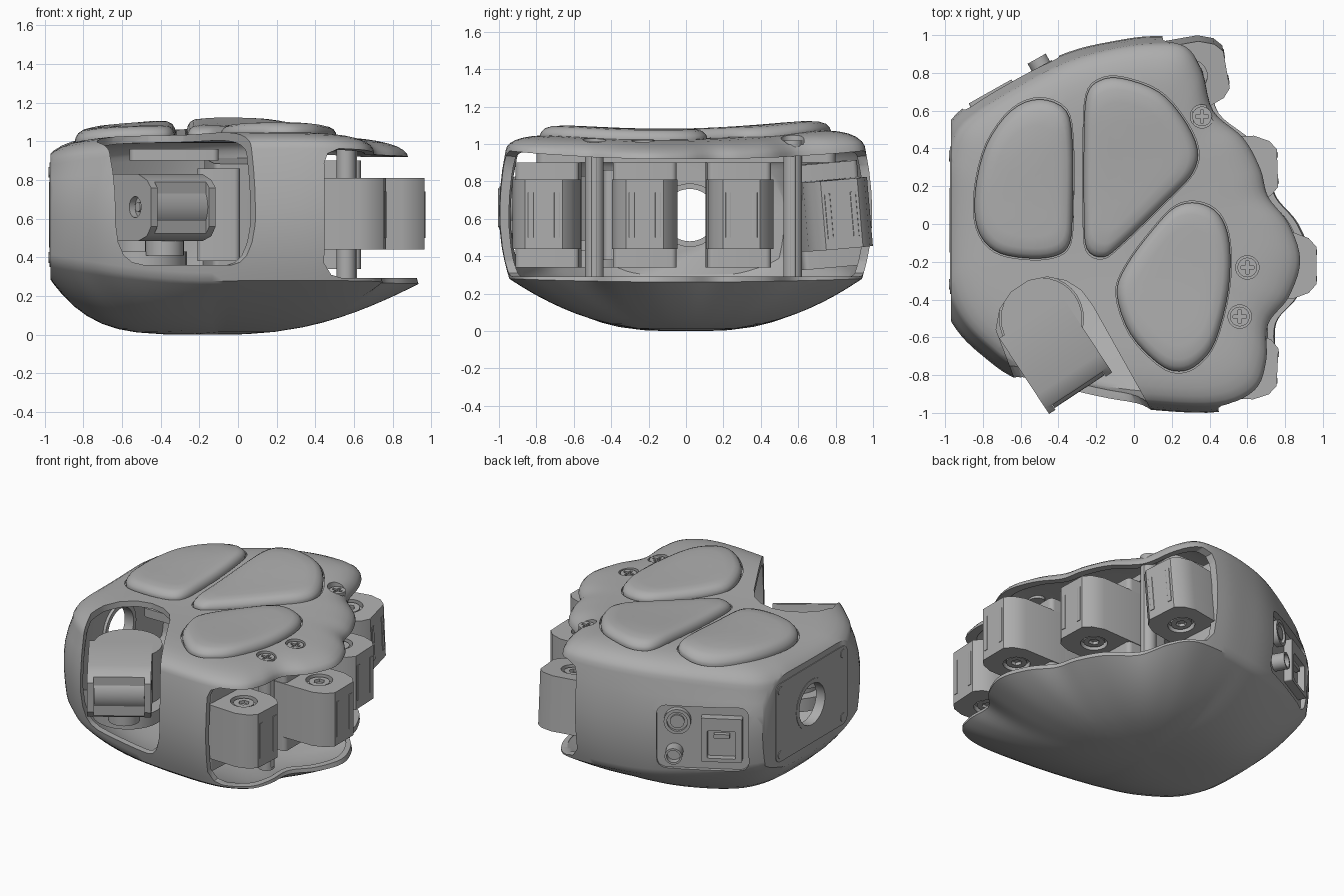
import bpy, bmesh, math
from mathutils import Vector, Matrix
from mathutils.bvhtree import BVHTree

if "Cube" in bpy.data.objects:
    bpy.data.objects.remove(bpy.data.objects["Cube"])

grey = bpy.data.materials.new("neutral grey")
grey.use_nodes = True
grey.diffuse_color = (0.42, 0.42, 0.42, 1)
grey.node_tree.nodes["Principled BSDF"].inputs["Base Color"].default_value = (0.42, 0.42, 0.42, 1)
parts = []


def loft(name, rings, helper=False):
    """Skin a list of equal point rings and cap both ends."""
    bm = bmesh.new()
    loops = [[bm.verts.new(p) for p in ring] for ring in rings]
    for a, b in zip(loops, loops[1:]):
        for i in range(len(a)):
            j = (i + 1) % len(a)
            bm.faces.new((a[i], a[j], b[j], b[i]))
    bm.faces.new(loops[0])
    bm.faces.new(loops[-1])
    bmesh.ops.recalc_face_normals(bm, faces=bm.faces)
    mesh = bpy.data.meshes.new(name)
    bm.to_mesh(mesh)
    bm.free()
    mesh.materials.append(grey)
    ob = bpy.data.objects.new(name, mesh)
    bpy.context.collection.objects.link(ob)
    if helper:
        ob.hide_render = True
    else:
        parts.append(ob)
    return ob


def prism(name, pts, lo, hi, frame=Matrix(), helper=False):
    return loft(name, [[frame @ Vector((x, y, h)) for x, y in pts] for h in (lo, hi)], helper)


def cut(ob, cutter, keep=False):
    m = ob.modifiers.new("cut", "BOOLEAN")
    m.operation, m.solver, m.object = "DIFFERENCE", "EXACT", cutter
    bpy.context.view_layer.objects.active = ob
    bpy.ops.object.modifier_apply(modifier=m.name)
    if not keep:
        bpy.data.objects.remove(cutter)


def frame(origin, xa, ya):
    xa, ya = Vector(xa).normalized(), Vector(ya).normalized()
    m = Matrix((xa, ya, xa.cross(ya))).transposed().to_4x4()
    m.translation = origin
    return m


def circle(r, x=0, y=0, n=32):
    return [(x + r * math.cos(math.tau * i / n), y + r * math.sin(math.tau * i / n)) for i in range(n)]


def rrect(w, h, r, x=0, y=0):
    return [(x + sx * (w / 2 - r) + r * math.cos(a), y + sy * (h / 2 - r) + r * math.sin(a))
            for k, (sx, sy) in enumerate(((1, 1), (-1, 1), (-1, -1), (1, -1)))
            for a in (math.pi / 2 * (k + i / 5) for i in range(6))]


def smooth(pts, n=5):
    """Closed spline through the points."""
    out = []
    for i in range(len(pts)):
        a, b, c, d = (Vector(pts[(i + k) % len(pts)]) for k in (-1, 0, 1, 2))
        for t in (k / n for k in range(n)):
            out.append(0.5 * (2 * b + (c - a) * t + (2 * a - 5 * b + 4 * c - d) * t * t
                              + (3 * b - a - 3 * c + d) * t ** 3))
    return out


# Palm shell: scalloped outline, bowl below, barrelled wall, shallow dome above
CENTRE = Vector((-0.1, 0))
outline = smooth([(-1.03, .4), (-.94, .585), (-.65, .77), (-.35, .91), (-.1, .97), (.1, .995), (.27, .975),
                  (.36, .84), (.42, .62), (.58, .47), (.67, .3), (.71, .15), (.82, 0), (.88, -.2),
                  (.82, -.4), (.71, -.55), (.70, -.75), (.64, -.91), (.45, -.995), (.1, -.985),
                  (-.2, -.94), (-.6, -.83), (-.8, -.7), (-.94, -.56), (-1.03, -.38), (-1.05, -.2), (-1.05, .2)])
# scallops fade out toward the middle of the bowl and dome
count = len(outline)
faded = [sum((outline[(i + k) % count] for k in range(-9, 10)), Vector((0, 0))) / 19 for i in range(count)]


def shell_ring(s, t, inset):
    """One ring: s shrinks it toward the centre, t climbs the wall from rim (0) to eave (1)."""
    low, high = max(0, 1 - 2 * t) ** 2, max(0, 2 * t - 1) ** 2
    ring = []
    for p, q in zip(outline, faded):
        d = q.lerp(p, s ** 3) - CENTRE
        left = max(0, -d.normalized().x)
        k = s * inset * (1 - .05 * left * high)
        x = CENTRE.x + d.x * k * (1 + .055 * low * (d.x > 0))
        y = d.y * k * (1 - .055 * low - .035 * high)
        rim = .262 + .02 * y * y + .16 * left ** 2
        eave = .917 + .05 * y * y - .06 * left ** 2
        if t == 0:
            z = rim * s ** (2.4 + 2.1 * left)
        elif t == 1:
            z = eave + (1.03 + .09 * y * y + .02 * y - eave) * math.sqrt(max(0, 1 - s ** 5.5))
        else:
            z = rim + (eave - rim) * t
        ring.append((x, y, z if inset == 1 else .035 + .93 * z))
    return ring


def shell_body(name, inset, side, helper):
    rings = [shell_ring(s, 0, inset) for s in (.03, .15, .3, .45, .55, .64, .72, .79, .85, .9, .94, .975, 1)]
    rings += [shell_ring(1, t, inset) for t in (.06, .14, .25, .4, .55, .7, .85)]
    rings += [shell_ring(s, 1, inset) for s in (1, .995, .98, .95, .91, .86, .8, .7, .6, .48, .36, .24, .12, .03)]
    body = loft(name, rings, helper)
    # flat mounting side
    cut(body, prism("side_trim", [(-1.5, -2), (side, -2), (side, 2), (-1.5, 2)], -1, 2, helper=True))
    return body


shell = shell_body("palm_shell", 1, -.97, False)
bm = bmesh.new()
bm.from_mesh(shell.data)
tree = BVHTree.FromBMesh(bm)
bm.free()


def surface(x, y):
    return tree.ray_cast(Vector((x, y, 3)), Vector((0, 0, -1)))[0].z


cut(shell, shell_body("hollow", .955, -.93, True))

# Finger opening: skewed slot running from front to back under an arched lip
slot = [(1.4, .292), (.1, .292), (.04, .31), (0, .37), (0, .84), (.02, .89), (.08, .917), (1.4, .917)]
cut(shell, loft("finger_slot", [[(.3 - .15 * y + x, y, z + (.05 * y * y if z > .5 else 0)) for x, z in slot]
                                for y in (-1.1, -.8, -.5, -.2, .2, .5, .8, 1.1)], True))

# Thumb opening: arched notch through the front wall and top
notch = [Vector(p) for p in ((-.48, -1.18), (-.62, -.85), (-.73, -.56), (-.71, -.45), (-.65, -.36),
                             (-.56, -.3), (-.46, -.28), (-.36, -.3), (-.28, -.35), (-.22, -.43), (.2, -1.18))]
pivot = Vector((-.27, -.8))
rings = []
for z, s in ((.36, .62), (.375, .77), (.41, .88), (.48, .96), (.58, 1), (1.5, 1)):
    rings.append([(*(pivot + (p - pivot) * s), z) for p in notch])
cut(shell, loft("thumb_notch", rings, True))

# Cushion pads seated in shallow grooves
pads = {
    "outer_pad": [(-.5, .66), (-.65, .6), (-.78, .42), (-.84, .18), (-.83, -.02), (-.74, -.14), (-.58, -.18),
                  (-.42, -.17), (-.34, -.1), (-.325, .1), (-.325, .42), (-.36, .6)],
    "upper_pad": [(-.25, .68), (-.18, .76), (-.06, .77), (.13, .7), (.26, .56), (.335, .4), (.31, .27),
                  (.18, .13), (-.08, -.12), (-.17, -.175), (-.25, -.13), (-.265, .05), (-.265, .45)],
    "lower_pad": [(-.09, -.37), (-.04, -.22), (.1, -.03), (.22, .09), (.34, .11), (.45, .05), (.505, -.1),
                  (.5, -.35), (.43, -.62), (.34, -.74), (.24, -.78), (.13, -.74), (-.02, -.58)],
}
for name, pts in pads.items():
    pts = smooth(pts, 4)
    mid = sum(pts, Vector((0, 0))) / len(pts)

    def pad_ring(s, h):
        return [(*q, surface(*q) + h) for q in (mid + (p - mid) * s for p in pts)]
    loft(name, [pad_ring(s, h) for s, h in ((.99, -.03), (1, .005), (.985, .02), (.94, .038),
                                            (.86, .049), (.7, .053), (.45, .053), (.15, .053))])
    cut(shell, loft("groove", [pad_ring(1.02, -.015), pad_ring(1.02, .12)], True))

# Cross-head screws sunk in the top
for x, y in ((.36, .57), (.6, -.23), (.56, -.49)):
    z = surface(x, y)
    cut(shell, prism("screw_well", circle(.062, x, y), z - .028, z + .2, helper=True))
    screw = prism("top_screw", circle(.052, x, y), z - .06, z - .008)
    for w, h in ((.07, .018), (.018, .07)):
        cut(screw, prism("screw_slot", rrect(w, h, .004, x, y), z - .022, z + .1, helper=True))

# Wrist flange on the flat side wall
wrist = frame((-.97, .02, .62), (0, -1, 0), (0, 0, 1))
flange = prism("wrist_flange", rrect(.78, .54, .05), -.03, .005, wrist)
collar = prism("wrist_collar", circle(.17), -.06, .008, wrist)
bore = prism("wrist_bore", circle(.14, n=48), -.2, .2, wrist, True)
for ob in (shell, flange, collar):
    cut(ob, bore, keep=True)
bpy.data.objects.remove(bore)
for sx in (-1, 1):
    for sy in (-1, 1):
        prism("flange_screw", circle(.028, sx * .34, sy * .22, 16), 0, .009, wrist)

# Connector bay in the back wall
bay = frame((-.66, .765, .57), (-.87, -.49, 0), (0, 0, 1))
cut(shell, prism("bay_window", rrect(.58, .44, .06), -.2, .2, bay, True))
prism("connector_panel", rrect(.6, .46, .06), -.09, -.06, bay)
socket = prism("network_socket", rrect(.26, .3, .01, .12), -.08, -.005, bay)
cut(socket, prism("socket_hole", rrect(.18, .19, .01, .12, -.03), -.05, .1, bay, True))
prism("socket_tongue", rrect(.1, .03, .005, .12, .02), -.06, -.02, bay)
button = prism("power_button_ring", circle(.085, -.16, .11), -.07, -.02, bay)
cut(button, prism("button_recess", circle(.065, -.16, .11), -.04, .1, bay, True))
prism("power_button", circle(.045, -.16, .11), -.06, -.025, bay)
plug = prism("round_connector", circle(.055, -.18, -.11), -.08, .025, bay)
cut(plug, prism("plug_recess", circle(.042, -.18, -.11), -.02, .1, bay, True))

# Four finger knuckles, each with a recessed hinge; the last value rolls the finger
knuckle = [(.15, -.145), (.19, -.1), (.19, .1), (.15, .145), (.07, .175), (-.25, .175), (-.25, -.175), (.07, -.175)]
for x, y, turn, roll in ((.3, .8, 10, 5), (.57, .29, 2, 0), (.775, -.22, 0, 0), (.57, -.75, -3, 0)):
    f = (Matrix.Translation((x, y, .62)) @ Matrix.Rotation(math.radians(turn), 4, "Z")
         @ Matrix.Rotation(math.radians(roll), 4, "X"))
    block = prism("finger_knuckle", knuckle, -.18, .19, f)
    for lo, hi in ((-.25, -.145), (.155, .25)):
        cut(block, prism("hinge_well", circle(.085), lo, hi, f, True))
    hub = prism("hinge_hub", circle(.065), -.17, .18, f)
    for lo, hi in ((-.25, -.15), (.16, .25)):
        cut(hub, prism("hub_socket", circle(.035, n=6), lo, hi, f, True))
    for sy in (-1, 1):
        prism("knuckle_rib", rrect(.012, .03, .004, .188, sy * .07), -.12, .12, f)
    prism("finger_base", rrect(.32, .34, .03, -.3), -.28, .28, f)

# Pillars joining the two halves of the shell, and the frame under the dome
for x, y in ((.36, .57), (.56, -.49)):
    prism("shell_pillar", circle(.05, x, y), .25, .97)
    prism("pillar_rib", rrect(.03, .03, .008, x + .04, y), .27, .95)
prism("top_frame", rrect(.28, 1.6, .05, .2), .9, .95)

# Thumb: a link with a round heel, standing on a turntable
out = Vector((.55, -.835, 0)).normalized()
f = frame((-.53, -.52, 0), out, (0, 0, 1))
side = [(-.03, .485), (.33, .485), (.41, .51), (.45, .56), (.45, .76), (.41, .8), (.33, .83), (-.03, .83)]
thumb = prism("thumb_link", side, -.2, .2, f)
for lo, hi in ((-.3, -.165), (.165, .3)):
    cut(thumb, prism("thumb_pin_well", circle(.055, .3, .66), lo, hi, f, True))
cut(thumb, prism("tip_gap", [(.42, .4), (.6, .4), (.6, .9), (.42, .9)], -.16, .16, f, True))
prism("thumb_tip_barrel", circle(.14, .3, .66), -.158, .158, f)
prism("thumb_pin", circle(.025, .3, .66), -.185, .185, f)
for name, r, lo, hi in (("thumb_heel", .215, .49, .829), ("turntable_column", .15, .4, .8),
                        ("turntable_base", .225, .34, .43)):
    prism(name, circle(r, -.49, -.5), lo, hi)
prism("thumb_lower_boss", circle(.1, -.38, -.7), .41, .52)
prism("thumb_motor", rrect(.22, .28, .03, -.1, -.3), .38, .86)
prism("thumb_bridge", rrect(.46, .12, .03, -.33, -.18), .9, .96)

# Smooth curved faces, keep machined edges crisp
bpy.ops.object.select_all(action="DESELECT")
for ob in parts:
    ob.select_set(True)
bpy.context.view_layer.objects.active = shell
bpy.ops.object.shade_smooth_by_angle(angle=math.radians(38))
